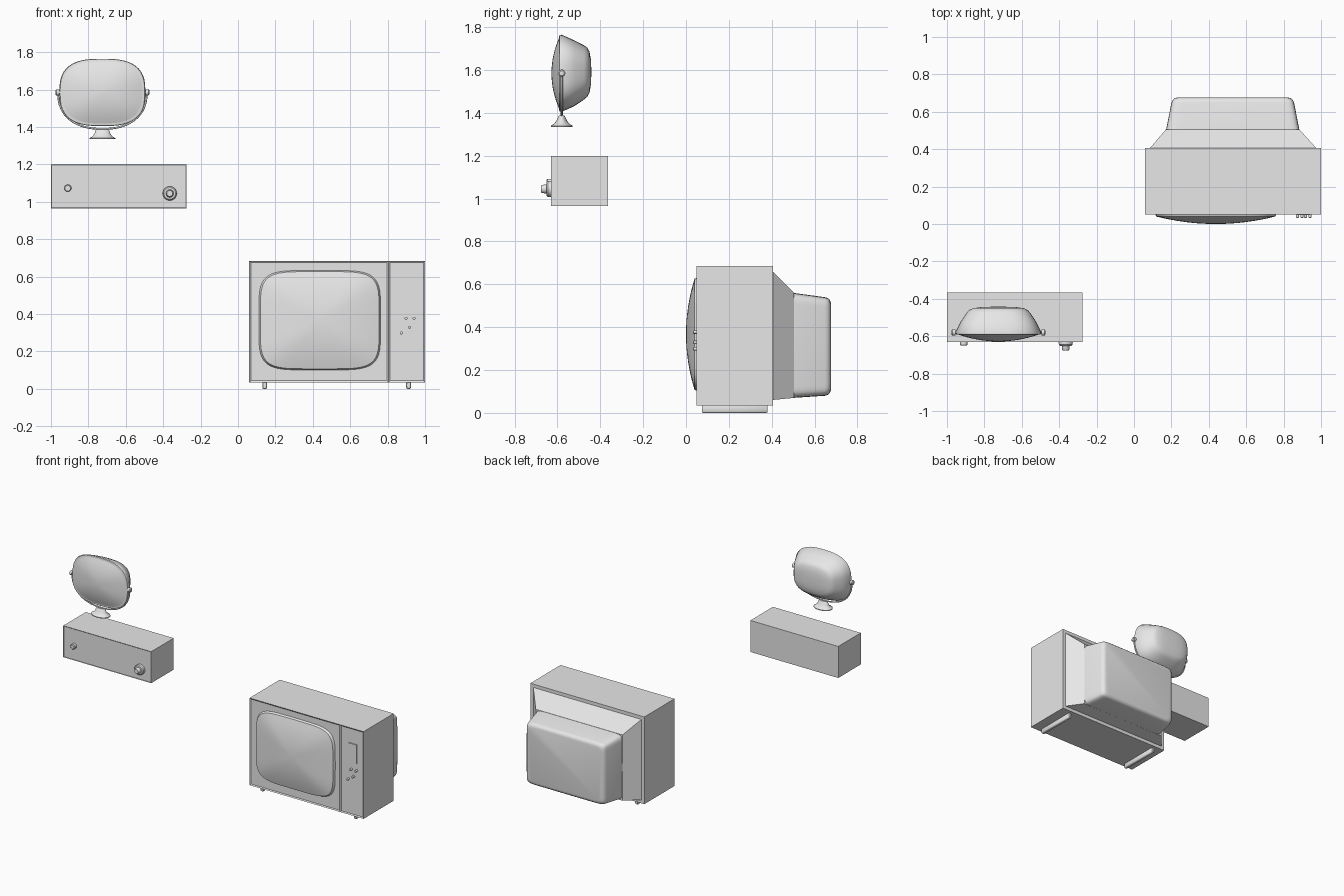
import bpy, bmesh, math
from mathutils import Vector

if "Cube" in bpy.data.objects:
    bpy.data.objects.remove(bpy.data.objects["Cube"])

grey = bpy.data.materials.new("plain_grey")
grey.use_nodes = True
grey.diffuse_color = (0.8, 0.8, 0.8, 1)
grey.node_tree.nodes["Principled BSDF"].inputs["Base Color"].default_value = (0.8, 0.8, 0.8, 1)


def finish(name, bm, angle=35):
    bmesh.ops.recalc_face_normals(bm, faces=bm.faces)
    mesh = bpy.data.meshes.new(name)
    bm.to_mesh(mesh)
    bm.free()
    mesh.materials.append(grey)
    obj = bpy.data.objects.new(name, mesh)
    bpy.context.collection.objects.link(obj)
    bpy.ops.object.select_all(action="DESELECT")
    obj.select_set(True)
    bpy.context.view_layer.objects.active = obj
    bpy.ops.object.shade_smooth_by_angle(angle=math.radians(angle))
    return obj


def box_mesh(lo, hi):
    bm = bmesh.new()
    bmesh.ops.create_cube(bm, size=1)
    for v in bm.verts:
        v.co = Vector(h if c > 0 else l for c, l, h in zip(v.co, lo, hi))
    return bm


def oval(t, n):
    """Point on a unit superellipse; larger n is squarer."""
    c, s = math.cos(t), math.sin(t)
    return (math.copysign(abs(c) ** (2 / n), c), math.copysign(abs(s) ** (2 / n), s))


def loft(name, axis, centre, rings, n=2, sides=24, angle=35):
    """Skin ovals along an axis. Each ring: position, half width, half height."""
    bm = bmesh.new()
    loops = []
    for pos, ra, rb, *shift in rings:
        loop = []
        for i in range(sides):
            a, b = oval(2 * math.pi * i / sides, n)
            co = [centre[0] + ra * a, centre[1] + rb * b + (shift[0] if shift else 0)]
            co.insert("xyz".index(axis), pos)
            loop.append(bm.verts.new(co))
        loops.append(loop)
    for p, q in zip(loops, loops[1:]):
        for i in range(sides):
            j = (i + 1) % sides
            bm.faces.new((p[i], p[j], q[j], q[i]))
    bm.faces.new(loops[0])
    bm.faces.new(loops[-1])
    return finish(name, bm, angle)


def dome(y_edge, y_tip, ra, rb, steps=8):
    """Rings of a shallow bulging glass, from tip to edge."""
    return [(y_tip + (y_edge - y_tip) * f * f, ra * f, rb * f)
            for f in ((i + 0.15) / (steps + 0.15) for i in range(steps + 1))]


def inset_front(bm, thickness, depth):
    bm.normal_update()
    front = [f for f in bm.faces if f.normal.y < -0.9]
    bmesh.ops.inset_individual(bm, faces=front, thickness=thickness, depth=-depth)


# Large set: cabinet with recessed screen surround and control panel
bm = box_mesh((0.06, 0.05, 0.035), (1.0, 0.405, 0.685))
bmesh.ops.bisect_plane(bm, geom=bm.verts[:] + bm.edges[:] + bm.faces[:],
                       plane_co=(0.805, 0, 0), plane_no=(1, 0, 0))
inset_front(bm, 0.012, 0.006)
finish("cabinet", bm)

# Large set: bulging screen
loft("cabinet_screen", "y", (0.437, 0.367),
     dome(0.04, 0.0, 0.318, 0.26) + [(0.06, 0.328, 0.268)], n=5, sides=48)

# Large set: tapered back cover and tube housing
bm = box_mesh((0.08, 0.40, 0.06), (0.98, 0.505, 0.665))
for v in bm.verts:
    if v.co.y > 0.45:
        v.co.x = 0.17 if v.co.x < 0.5 else 0.885
        v.co.z = 0.07 if v.co.z < 0.3 else 0.56
finish("back_cover", bm)
loft("tube_housing", "y", (0.528, 0.31),
     [(0.50, 0.357, 0.245, 0.005), (0.648, 0.328, 0.23), (0.662, 0.322, 0.226),
      (0.672, 0.312, 0.217), (0.676, 0.296, 0.203)], n=16, sides=40)

# Large set: runners under the cabinet
for side, x in (("right", 0.143), ("left", 0.912)):
    loft(side + "_runner", "y", (x, 0.02),
         [(0.075, 0.010, 0.017), (0.08, 0.013, 0.02),
          (0.375, 0.013, 0.02), (0.38, 0.010, 0.017)], n=4, sides=16)

# Large set: control plate and buttons
finish("control_plate", box_mesh((0.872, 0.049, 0.425), (0.941, 0.057, 0.57)))
for i, (x, z) in enumerate(((0.898, 0.377), (0.941, 0.377), (0.917, 0.329), (0.874, 0.299))):
    loft(f"button_{i + 1}", "y", (x, z),
         [(0.033, 0.005, 0.005), (0.035, 0.008, 0.008), (0.058, 0.008, 0.008)], sides=12)

# Control box with two dials
bm = box_mesh((-1.0, -0.63, 0.965), (-0.275, -0.365, 1.2))
inset_front(bm, 0.005, 0.003)
finish("control_box", bm)
loft("small_dial", "y", (-0.91, 1.073),
     [(-0.65, 0.015, 0.015), (-0.646, 0.019, 0.019), (-0.625, 0.019, 0.019)])
loft("large_dial", "y", (-0.365, 1.045),
     [(-0.676, 0.016, 0.016), (-0.672, 0.019, 0.019), (-0.652, 0.021, 0.021),
      (-0.651, 0.031, 0.031), (-0.645, 0.037, 0.037), (-0.625, 0.038, 0.038)])

# Swivel set: screen and shell
X, Y, Z = -0.725, -0.58, 1.585
loft("swivel_screen", "y", (X, Z), dome(-0.592, -0.628, 0.212, 0.166), n=2.8, sides=48)
loft("swivel_shell", "y", (X, Z),
     [(-0.592, 0.217, 0.171), (-0.590, 0.226, 0.178), (-0.58, 0.23, 0.18),
      (-0.52, 0.2, 0.153), (-0.475, 0.17, 0.126, 0.004), (-0.46, 0.157, 0.114, 0.005),
      (-0.45, 0.135, 0.095, 0.005), (-0.444, 0.09, 0.06, 0.005),
      (-0.442, 0.03, 0.02, 0.005)], n=2.8, sides=48, angle=50)

# Swivel set: pivot knobs on both sides
for side, s in (("right", -1), ("left", 1)):
    loft(side + "_pivot", "x", (Y, Z),
         [(X + s * 0.215, 0.008, 0.008), (X + s * 0.229, 0.008, 0.008),
          (X + s * 0.23, 0.016, 0.016), (X + s * 0.246, 0.017, 0.017),
          (X + s * 0.251, 0.011, 0.011)], sides=16)

# Swivel set: U-shaped bracket
curve = bpy.data.curves.new("bracket", "CURVE")
curve.dimensions = "3D"
curve.bevel_depth = 0.005
curve.bevel_resolution = 2
curve.use_fill_caps = True
spline = curve.splines.new("POLY")
spline.points.add(32)
for i, p in enumerate(spline.points):
    a, b = oval(math.pi * (1 + i / 32), 2.3)
    p.co = (X + 0.237 * a, Y, Z + 0.195 * b, 1)
curve.materials.append(grey)
bpy.context.collection.objects.link(bpy.data.objects.new("bracket", curve))

# Swivel set: flared foot
loft("foot", "z", (X, Y),
     [(1.335, 0.07, 0.051), (1.34, 0.07, 0.051), (1.35, 0.053, 0.035),
      (1.365, 0.042, 0.024), (1.382, 0.037, 0.016), (1.388, 0.03, 0.012)], sides=32)
